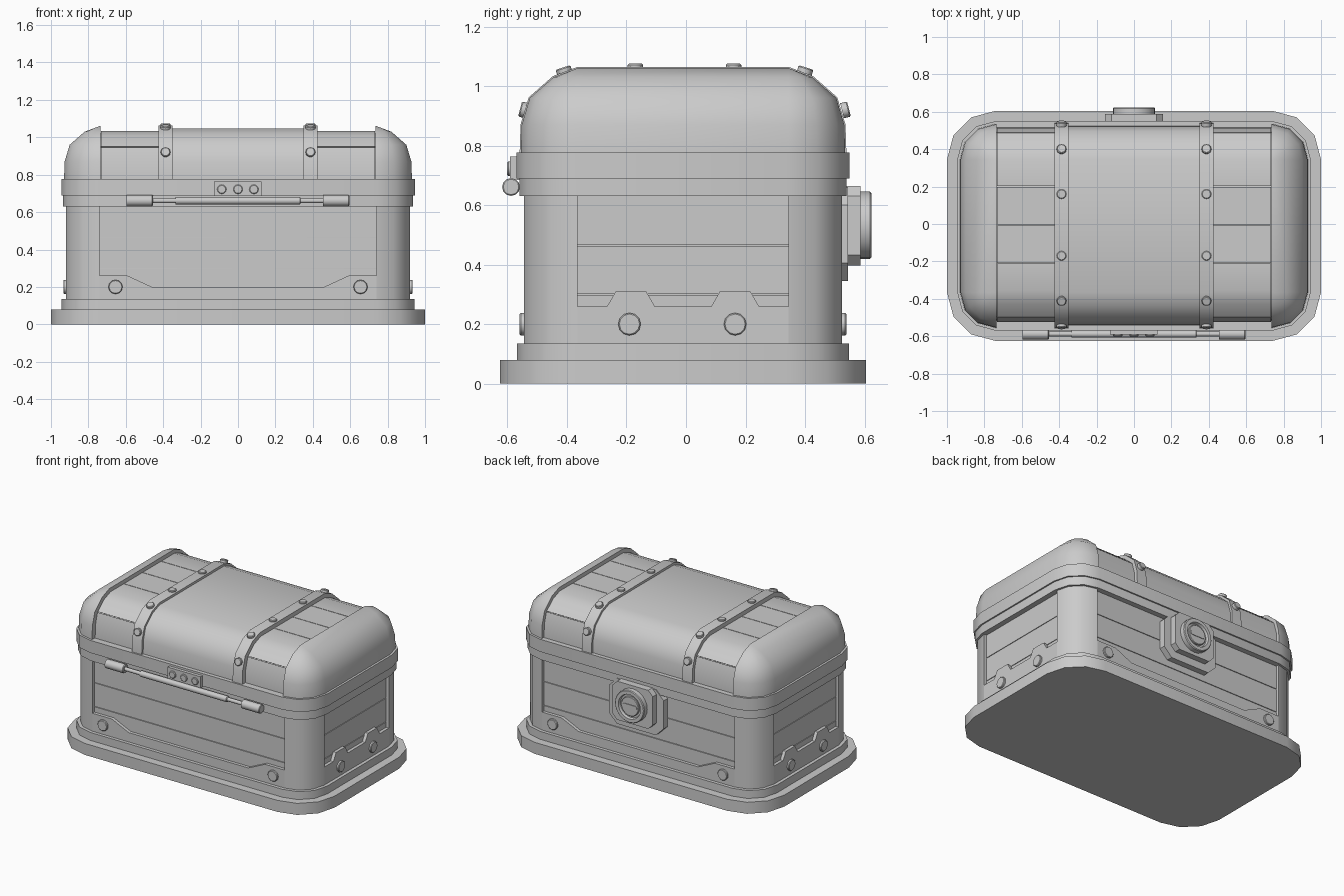
import bpy, bmesh, math
from mathutils import Vector

if "Cube" in bpy.data.objects:
    bpy.data.objects.remove(bpy.data.objects["Cube"])

YC, HX, HY = -0.01, 0.74, 0.355      # centre offset and corner arc centres
mat = bpy.data.materials.new("plain grey")
mat.diffuse_color = (0.6, 0.6, 0.6, 1)
mat.use_nodes = True
mat.node_tree.nodes["Principled BSDF"].inputs["Base Color"].default_value = mat.diffuse_color


def finish(name, bm):
    bmesh.ops.remove_doubles(bm, verts=bm.verts, dist=1e-5)
    bmesh.ops.recalc_face_normals(bm, faces=bm.faces)
    me = bpy.data.meshes.new(name)
    bm.to_mesh(me)
    bm.free()
    me.materials.append(mat)
    ob = bpy.data.objects.new(name, me)
    bpy.context.collection.objects.link(ob)
    return ob


def loft(name, rings):
    """Skin a stack of equal-length point rings and cap both ends."""
    bm = bmesh.new()
    vs = [[bm.verts.new(p) for p in ring] for ring in rings]
    n = len(vs[0])
    for a, b in zip(vs, vs[1:]):
        for i in range(n):
            j = (i + 1) % n
            bm.faces.new((a[i], a[j], b[j], b[i]))
    bm.faces.new(vs[0])
    bm.faces.new(vs[-1])
    return finish(name, bm)


def prism(name, pts, axis, a, b):
    place = {'x': lambda p, t: (t, p[0], p[1]),
             'y': lambda p, t: (p[0], t, p[1]),
             'z': lambda p, t: (p[0], p[1], t)}[axis]
    return loft(name, [[place(p, t) for p in pts] for t in (a, b)])


def rect(x0, x1, y0, y1):
    return [(x0, y0), (x1, y0), (x1, y1), (x0, y1)]


def disc(name, centre, normal, r, depth, segs=12, bevel=0.004):
    """Round stud standing on centre along normal."""
    q = Vector(normal).to_track_quat('Z', 'Y')
    rings = []
    for rr, h in ((r, -depth), (r, depth - bevel), (r - bevel, depth)):
        rings.append([Vector(centre) + q @ Vector((rr * math.cos(2 * math.pi * i / segs),
                      rr * math.sin(2 * math.pi * i / segs), h)) for i in range(segs)])
    return loft(name, rings)


def arc(r, quadrant, segs=3):
    sx = 1 if quadrant in (0, 3) else -1
    sy = 1 if quadrant in (0, 1) else -1
    out = []
    for i in range(segs + 1):
        t = math.pi / 2 * (quadrant + i / segs)
        out.append((sx * HX + r * math.cos(t), YC + sy * HY + r * math.sin(t)))
    return out


def outline(r):
    return [p for q in range(4) for p in arc(r, q)]


# Stepped base, wall core and the two rims
for name, r, z0, z1 in (("base_plinth", .26, 0, .08), ("base_step", .203, .08, .135),
                        ("body_core", .15, .13, .64), ("body_rim", .195, .63, .692),
                        ("lid_rim", .205, .69, .777)):
    prism(name, outline(r), 'z', z0, z1)

# Corner posts
for q in range(4):
    prism("corner_post", arc(.18, q) + arc(.13, q)[::-1], 'z', .135, .632)

# Wall planks, bottom rails and studs
front_rail = [(-HX, .13), (HX, .13), (HX, .26), (.59, .26), (.46, .2),
              (-.46, .2), (-.59, .26), (-HX, .26)]
side_rail = [(-HY + YC, .13), (HY + YC, .13), (HY + YC, .26)]
for c in (.165, -.185):
    side_rail += [(c + .08, .26), (c + .05, .312), (c - .05, .312), (c - .08, .26)]
side_rail.append((-HY + YC, .26))
for s in (-1, 1):
    for z0, z1 in ((.13, .297), (.301, .463), (.467, .64)):
        y0, y1 = sorted((YC + s * (HY + .1), YC + s * (HY + .158)))
        prism("wall_plank", rect(-HX, HX, y0, y1), 'z', z0, z1)
        x0, x1 = sorted((s * (HX + .1), s * (HX + .158)))
        prism("end_plank", rect(x0, x1, YC - HY, YC + HY), 'z', z0, z1)
    prism("wall_rail", front_rail, 'y', YC + s * (HY + .13), YC + s * (HY + .18))
    prism("end_rail", side_rail, 'x', s * (HX + .13), s * (HX + .18))
    for x in (-.655, .655):
        disc("wall_stud", (x, YC + s * (HY + .18), .2), (0, s, 0), .038, .014)
    for y in (-.19, .165):
        disc("end_stud", (s * (HX + .18), y, .2), (s, 0, 0), .038, .014)

# Lid section: outward radius, height and normal of each level
LEVELS = [(.19, .775, 1, 0), (.187, .87, 1, .12), (.16, .96, .85, .53),
          (.08, 1.03, .5, .87), (0, 1.06, .15, 1)]


def half(d):
    return [(HY + r - d * nr, z - d * nz) for r, z, nr, nz in LEVELS]


def section(d):
    h = half(d)
    return [(YC + y, z) for y, z in h] + [(YC - y, z) for y, z in h[::-1]]


# Rounded lid end caps
for s in (-1, 1):
    rings = []
    for r, z, _, _ in LEVELS:
        right = [(.735, YC - HY - r)] + arc(r, 3) + arc(r, 0) + [(.735, YC + HY + r)]
        rings.append([(s * x, y, z) for x, y in right])
    loft("lid_end_cap", rings)

# Lid core and smooth centre panel
prism("lid_core", section(.04), 'x', -.736, .736)
prism("lid_centre_panel", section(.012), 'x', -.36, .36)

# Lid planks, straps and strap studs
o, n = half(.025), half(.045)
for s in (-1, 1):
    xa, xb = sorted((s * .42, s * .732))
    for m in (-1, 1):
        edge = [(o[0:3], n[0:3]),
                ([(o[2][0] - .003, o[2][1] + .003)] + o[3:] + [(.207, o[4][1])],
                 [(n[2][0] - .003, n[2][1] + .003)] + n[3:] + [(.207, n[4][1])]),
                ([(.203, o[4][1]), (.002, o[4][1])], [(.203, n[4][1]), (.002, n[4][1])])]
        for outer, inner in edge:
            prism("lid_plank", [(YC + .005 + m * y, z) for y, z in outer + inner[::-1]],
                  'x', xa, xb)
    prism("lid_strap", section(-.004) + section(.03)[::-1], 'x', s * .35, s * .425)
    for m in (-1, 1):
        for y, z, ny, nz in ((.165, 1.063, 0, 1), (.405, 1.051, .3, .95), (.541, .92, .97, .25)):
            disc("strap_stud", (s * .3875, YC + .005 + m * y, z), (0, m * ny, nz), .026, .012)

# Hinge rod, barrels and hinge plate on the front
for name, x, half_len, r in (("hinge_rod", 0, .335, .02), ("hinge_pin", 0, .5, .013),
                             ("hinge_barrel", -.525, .07, .03), ("hinge_barrel", .525, .07, .03)):
    disc(name, (x, -.588, .661), (1, 0, 0), r, half_len)
prism("hinge_plate", rect(-.128, .126, .685, .763), 'y', -.56, -.592)
for x in (-.087, 0, .085):
    disc("hinge_stud", (x, -.592, .722), (0, -1, 0), .025, .009)


# Lock on the back
def octagon(hx, z0, z1, c):
    return [(-hx + c, z0), (hx - c, z0), (hx, z0 + c), (hx, z1 - c),
            (hx - c, z1), (-hx + c, z1), (-hx, z1 - c), (-hx, z0 + c)]


prism("lock_backplate", octagon(.21, .345, .66, .06), 'y', .49, .545)
prism("lock_plate", octagon(.155, .397, .665, .035), 'y', .54, .587)
ring = [(.113, .58), (.113, .618), (.108, .623), (.085, .623), (.08, .606)]
loft("lock_ring", [[(r * math.cos(i * math.pi / 12), y, .532 + r * math.sin(i * math.pi / 12))
                    for i in range(24)] for r, y in ring])
disc("lock_cylinder", (0, .606, .532), (0, 1, 0), .068, .012, 24)
slot = [(sx * .042 + .014 * math.cos(t), .532 + .014 * math.sin(t))
        for sx, q in ((1, -90), (-1, 90)) for t in [math.radians(q + k * 45) for k in range(5)]]
prism("lock_keyway", slot, 'y', .61, .622)

# Smooth the rounded forms while keeping edges crisp
for ob in bpy.context.scene.objects:
    ob.select_set(True)
    bpy.context.view_layer.objects.active = ob
bpy.ops.object.shade_smooth_by_angle(angle=math.radians(42))
